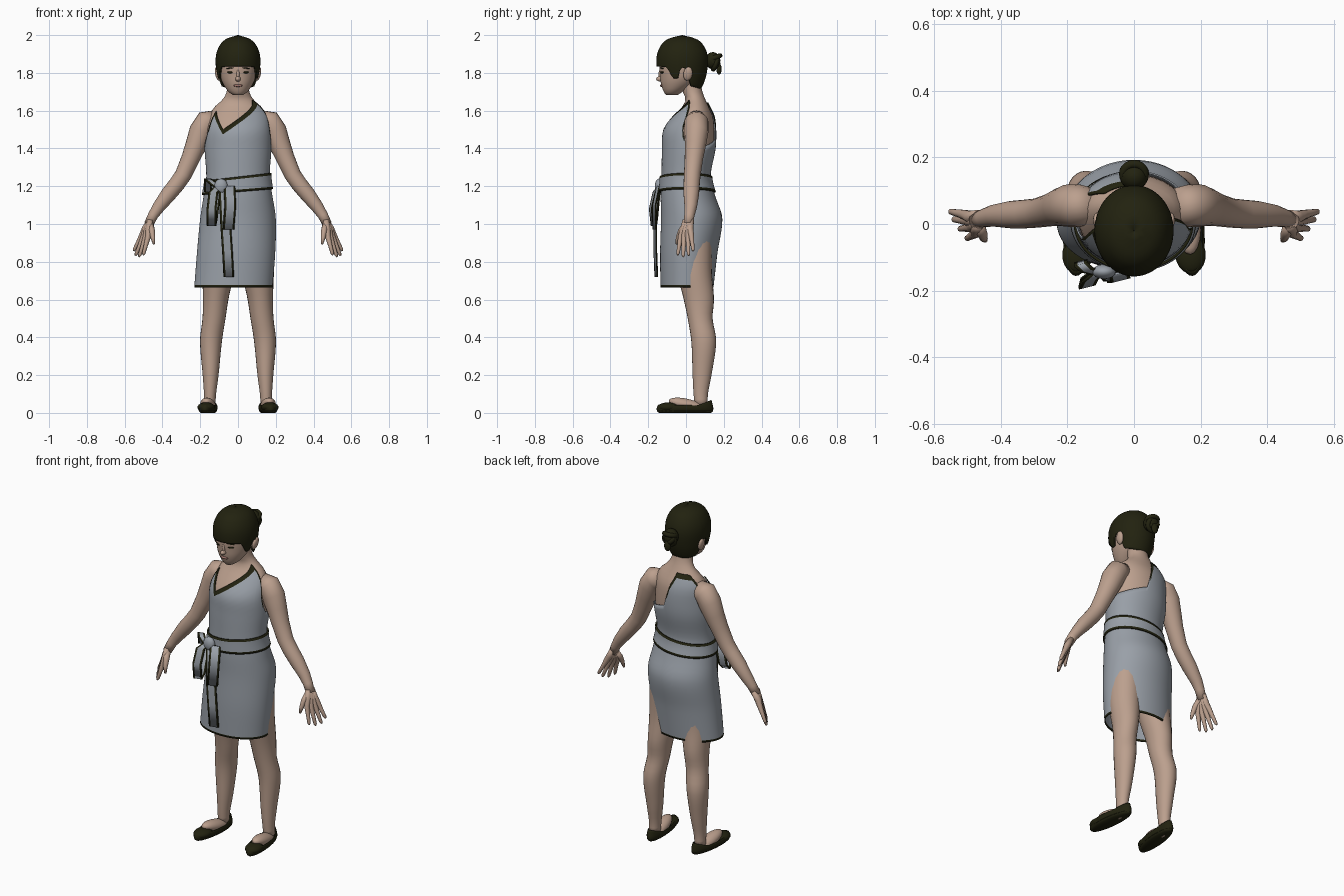
import bpy, bmesh
from math import sin, cos, pi, radians
from mathutils import Vector, Matrix

if "Cube" in bpy.data.objects:
    bpy.data.objects.remove(bpy.data.objects["Cube"])


def material(name, rgb):
    m = bpy.data.materials.new(name)
    m.use_nodes = True
    m.diffuse_color = (*rgb, 1)
    bsdf = m.node_tree.nodes["Principled BSDF"]
    bsdf.inputs["Base Color"].default_value = (*rgb, 1)
    bsdf.inputs["Roughness"].default_value = 0.8
    return m


skin = material("skin", (0.50, 0.35, 0.27))
cloth = material("grey_cloth", (0.32, 0.35, 0.39))
dark = material("dark_olive", (0.016, 0.016, 0.005))
lip = material("lip", (0.36, 0.18, 0.15))


def finish(name, bm, mats, thick=0):
    bmesh.ops.recalc_face_normals(bm, faces=bm.faces)
    for f in bm.faces:
        f.smooth = True
    me = bpy.data.meshes.new(name)
    bm.to_mesh(me)
    bm.free()
    for m in mats:
        me.materials.append(m)
    ob = bpy.data.objects.new(name, me)
    bpy.context.collection.objects.link(ob)
    if thick:
        mod = ob.modifiers.new("thickness", "SOLIDIFY")
        mod.thickness = thick
    return ob


def linear(pts, x):
    for (a, p), (b, q) in zip(pts, pts[1:]):
        if x <= b:
            return p + (q - p) * max(0, (x - a) / (b - a))
    return pts[-1][1]


def section(table, z):
    """Smoothly interpolated (cx, cy, rx, ry) at height z."""
    z = min(max(z, table[0][0]), table[-1][0])
    i = next((k for k in range(len(table) - 1) if z <= table[k + 1][0]), 0)
    a, b = table[i], table[i + 1]
    p, n = table[max(i - 1, 0)], table[min(i + 2, len(table) - 1)]
    h = b[0] - a[0]
    t = (z - a[0]) / h
    out = []
    for k in range(1, 5):
        m0 = (b[k] - p[k]) / (b[0] - p[0]) * h
        m1 = (n[k] - a[k]) / (n[0] - a[0]) * h
        d = b[k] - a[k]
        out.append(a[k] + t * (m0 + t * (3 * d - 2 * m0 - m1 + t * (m0 + m1 - 2 * d))))
    return out


def shell(name, table, low, high, mats, n=32, rows=16, grow=0, trim=(0, 0), rule=None, thick=0, cap=False):
    """Elliptical surface whose lower and upper edges follow functions of the angle."""
    bm = bmesh.new()
    cols = []
    for j in range(n):
        a = 2 * pi * j / n
        lo, hi = low(a), high(a)
        z0, z1 = lo + trim[0], hi - trim[1]
        zs = [z0 + (z1 - z0) * i / rows for i in range(rows + 1)]
        zs = ([lo] if trim[0] else []) + zs + ([hi] if trim[1] else [])
        col = []
        for z in zs:
            cx, cy, rx, ry = section(table, z)
            col.append(bm.verts.new((cx + (rx + grow) * cos(a), cy + (ry + grow) * sin(a), z)))
        cols.append(col)
    last = len(cols[0]) - 2
    for j in range(n):
        c, d = cols[j], cols[(j + 1) % n]
        for i in range(last + 1):
            f = bm.faces.new((c[i], d[i], d[i + 1], c[i + 1]))
            if rule:
                f.material_index = rule(i, last, high(2 * pi * j / n))
    if cap:
        bm.faces.new([c[0] for c in cols])
        bm.faces.new([c[-1] for c in cols])
    return finish(name, bm, mats, thick)


def level(z):
    return lambda a: z


def tube(name, pts, mat, n=14):
    """Round limb through (x, y, z, radius) points."""
    bm = bmesh.new()
    rings = []
    for i, p in enumerate(pts):
        q, r = pts[max(i - 1, 0)], pts[min(i + 1, len(pts) - 1)]
        d = (Vector(r[:3]) - Vector(q[:3])).normalized()
        u = d.cross(Vector((0, 1, 0))).normalized()
        v = u.cross(d)
        rings.append([bm.verts.new(Vector(p[:3]) + p[3] * (u * cos(2 * pi * k / n) + v * sin(2 * pi * k / n)))
                      for k in range(n)])
    for c, d in zip(rings, rings[1:]):
        for k in range(n):
            bm.faces.new((c[k], c[(k + 1) % n], d[(k + 1) % n], d[k]))
    bm.faces.new(rings[0])
    bm.faces.new(rings[-1])
    return finish(name, bm, [mat])


def ball(name, loc, scale, mat, rot=(0, 0, 0)):
    bm = bmesh.new()
    bmesh.ops.create_uvsphere(bm, u_segments=20, v_segments=12, radius=1)
    bmesh.ops.scale(bm, vec=scale, verts=bm.verts)
    ob = finish(name, bm, [mat])
    ob.location, ob.rotation_euler = loc, rot
    return ob


def ribbon(name, path, width, edge=0.01):
    """Flat band with dark borders."""
    bm = bmesh.new()
    offs = (-width / 2, edge - width / 2, width / 2 - edge, width / 2)
    rows = [[bm.verts.new((x + o, y + 0.25 * o, z)) for o in offs] for x, y, z in path]
    for a, b in zip(rows, rows[1:]):
        for k in range(3):
            bm.faces.new((a[k], a[k + 1], b[k + 1], b[k])).material_index = int(k != 1)
    return finish(name, bm, [cloth, dark], 0.006)


# Torso and wrap dress share one profile: z, centre x, centre y, half width, half depth
torso = [(0.66, -0.025, 0.005, 0.205, 0.138), (0.85, -0.01, 0.015, 0.205, 0.15), (1.03, 0, 0.03, 0.198, 0.16),
         (1.15, 0, 0.01, 0.18, 0.142), (1.25, 0, 0, 0.166, 0.128), (1.4, 0, 0.015, 0.175, 0.14),
         (1.5, 0, 0.02, 0.172, 0.138), (1.57, 0, 0.04, 0.16, 0.11), (1.62, 0, 0.05, 0.132, 0.078),
         (1.66, 0, 0.05, 0.088, 0.06), (1.7, 0, 0.035, 0.068, 0.06), (1.75, 0, 0.025, 0.064, 0.06)]
front_neck = [(-1, 1.42), (-0.9, 1.5), (-0.78, 1.6), (-0.46, 1.5), (0.85, 1.66), (0.93, 1.6), (1, 1.4)]
back_neck = [(-1, 1.42), (-0.9, 1.6), (-0.8, 1.64), (-0.2, 1.645), (0, 1.58), (0.2, 1.45), (1, 1.4)]


def neckline(a):
    return linear(front_neck if sin(a) < 0 else back_neck, cos(a))


shell("torso", torso, level(1.0), level(1.75), [skin], rows=30, grow=-0.008)
shell("wrap_dress", torso, level(0.665), neckline, [cloth, dark], n=120, rows=30, grow=0.002,
      trim=(0.012, 0.026), thick=0.005,
      rule=lambda i, last, hi: int(i == 0 or (i == last and hi > 1.49)))

# Sash, tilted around the waist
shell("sash", torso, lambda a: 1.17 + 0.015 * cos(a), lambda a: 1.25 + 0.02 * cos(a), [cloth, dark],
      n=64, rows=3, grow=0.012, trim=(0.012, 0.012), thick=0.008,
      rule=lambda i, last, hi: int(i in (0, last)))
ball("sash_knot", (-0.09, -0.143, 1.2), (0.035, 0.022, 0.04), cloth)
ribbon("long_tail", [(-0.075, -0.15, 1.2), (-0.065, -0.165, 1.0), (-0.055, -0.165, 0.85), (-0.048, -0.16, 0.72)], 0.055)
ribbon("short_tail", [(-0.045, -0.15, 1.2), (-0.04, -0.17, 1.1), (-0.05, -0.17, 0.97)], 0.06)
ribbon("bow_loop", [(-0.1, -0.145, 1.2), (-0.13, -0.17, 1.17), (-0.14, -0.19, 1.08), (-0.14, -0.18, 0.99),
                    (-0.135, -0.155, 1.02), (-0.115, -0.14, 1.18)], 0.05)
ribbon("upper_loop", [(-0.1, -0.15, 1.19), (-0.14, -0.14, 1.225), (-0.16, -0.12, 1.24), (-0.16, -0.11, 1.17)], 0.04)

# Head
head = [(1.682, 0, -0.075, 0.025, 0.03), (1.70, 0, -0.068, 0.05, 0.05), (1.74, 0, -0.045, 0.078, 0.087),
        (1.78, 0, -0.03, 0.094, 0.107), (1.83, 0, -0.025, 0.101, 0.116), (1.9, 0, -0.02, 0.1, 0.115),
        (1.96, 0, -0.02, 0.065, 0.08)]
shell("head", head, level(1.682), level(1.96), [skin], rows=24, cap=True)
ball("nose", (0, -0.136, 1.768), (0.014, 0.022, 0.014), skin)
ball("nose_bridge", (0, -0.134, 1.79), (0.009, 0.012, 0.03), skin)
ball("lips", (0, -0.129, 1.733), (0.024, 0.009, 0.007), lip)

# Hair cap with a fringe and ear notches
hair = [(1.7, 0, 0, 0.076, 0.07), (1.74, 0, -0.015, 0.098, 0.107), (1.8, 0, -0.02, 0.113, 0.13),
        (1.88, 0, -0.02, 0.118, 0.136), (1.94, 0, -0.02, 0.1, 0.116), (1.98, 0, -0.02, 0.062, 0.075),
        (2.0, 0, -0.02, 0.002, 0.002)]
hairline = [(-1, 1.835), (-0.6, 1.83), (-0.4, 1.77), (-0.2, 1.77), (-0.05, 1.83), (0.2, 1.82), (0.35, 1.73), (1, 1.715)]
shell("hair", hair, lambda a: linear(hairline, sin(a)), level(2.0), [dark], n=64, rows=24, thick=0.01, cap=False)
ball("hair_bun", (0, 0.142, 1.865), (0.042, 0.04, 0.045), dark)
for i, (y, z, tilt) in enumerate([(0.15, 1.88, 20), (0.155, 1.85, 70), (0.15, 1.865, 130)]):
    bpy.ops.mesh.primitive_torus_add(major_radius=0.032, minor_radius=0.013, major_segments=20, minor_segments=8,
                                     location=(0, y, z), rotation=(radians(tilt), 0.3 * i, 0))
    bpy.context.object.name = "bun_twist"
    bpy.context.object.data.materials.append(dark)
    bpy.ops.object.shade_smooth()
ball("bun_end", (0, 0.175, 1.82), (0.02, 0.014, 0.03), dark)

# Paired parts
arm = [(0.12, 0.055, 1.55, 0.052), (0.165, 0.055, 1.54, 0.064), (0.195, 0.055, 1.49, 0.064), (0.222, 0.05, 1.42, 0.056),
       (0.25, 0.042, 1.35, 0.049), (0.29, 0.033, 1.26, 0.044), (0.325, 0.03, 1.21, 0.043), (0.37, 0.028, 1.155, 0.041),
       (0.42, 0.025, 1.09, 0.033), (0.45, 0.018, 1.045, 0.027), (0.472, 0.01, 1.0, 0.025)]
fingers = [((0.475, -0.028, 0.935), (0.502, -0.044, 0.835)), ((0.489, -0.01, 0.93), (0.524, -0.015, 0.825)),
           ((0.5, 0.01, 0.933), (0.543, 0.014, 0.832)), ((0.508, 0.028, 0.942), (0.553, 0.038, 0.857))]
leg = [(0.04, 0.15, 0.08, 0.03, 0.034), (0.1, 0.148, 0.078, 0.032, 0.038), (0.2, 0.145, 0.085, 0.042, 0.05),
       (0.38, 0.143, 0.094, 0.058, 0.066), (0.5, 0.127, 0.075, 0.061, 0.066), (0.6, 0.118, 0.068, 0.067, 0.08),
       (0.75, 0.105, 0.045, 0.085, 0.092), (0.95, 0.1, 0.04, 0.088, 0.1)]
shoe = [(0, 0, 0, 0.036, 0.138), (0.008, 0, 0, 0.044, 0.148), (0.03, 0, 0, 0.05, 0.15), (0.07, 0, 0.01, 0.038, 0.13)]
shoe_top = [(-1, 0.045), (-0.5, 0.042), (0.4, 0.04), (1, 0.068)]


def mirror_x(table, s):
    return [(z, s * x, y, rx, ry) for z, x, y, rx, ry in table]


for s, side in ((1, "left"), (-1, "right")):
    tube(side + "_arm", [(s * x, y, z, r) for x, y, z, r in arm], skin, 20)
    for k, (base, tip) in enumerate(fingers):
        b, t = Vector(base), Vector(tip)
        path = [((0.466, 0.012 + 0.01 * (k - 1.5), 1.02), 0.016), (b.lerp(Vector((0.466, 0.01, 1.02)), 0.4), 0.019),
                (b, 0.015), (b.lerp(t, 0.5), 0.011), (b.lerp(t, 0.9), 0.009), (t, 0.004)]
        tube(side + "_finger", [(s * p[0], p[1], p[2], r) for p, r in path], skin, 10)
    tube(side + "_thumb", [(s * x, y, z, r) for x, y, z, r in
                           [(0.465, 0, 1.0, 0.018), (0.455, -0.028, 0.96, 0.016), (0.45, -0.043, 0.925, 0.012),
                            (0.445, -0.05, 0.893, 0.006)]], skin, 10)
    shell(side + "_leg", mirror_x(leg, s), level(0.04), level(0.95), [skin], n=24, rows=28, cap=True)
    # Slipper, toe cap and instep turn outward together
    turn = Matrix.Translation((s * 0.16, -0.005, 0)) @ Matrix.Rotation(s * radians(6), 4, "Z")
    slipper = shell(side + "_slipper", shoe, level(0), lambda a: linear(shoe_top, sin(a)), [dark], rows=6, thick=0.004)
    sole = shell(side + "_sole", shoe, level(0), level(0.012), [dark], rows=2, cap=True)
    slipper.matrix_world = sole.matrix_world = turn
    toe = turn @ Vector((0, -0.085, 0.03))
    ball(side + "_toe_cap", toe, (0.046, 0.06, 0.026), dark, (0, 0, s * radians(6)))
    instep = turn @ Vector((0, 0.015, 0.04))
    ball(side + "_instep", instep, (0.041, 0.105, 0.033), skin, (radians(-14), 0, s * radians(6)))
    # Face details
    ball(side + "_ear", (s * 0.108, 0.01, 1.795), (0.013, 0.024, 0.037), skin, (radians(-10), s * 0.2, 0))
    ball(side + "_eye", (s * 0.042, -0.126, 1.803), (0.017, 0.007, 0.006), dark, (0, 0, s * 0.4))
    ball(side + "_brow", (s * 0.043, -0.129, 1.825), (0.022, 0.006, 0.003), dark, (0, s * 0.1, s * 0.4))
